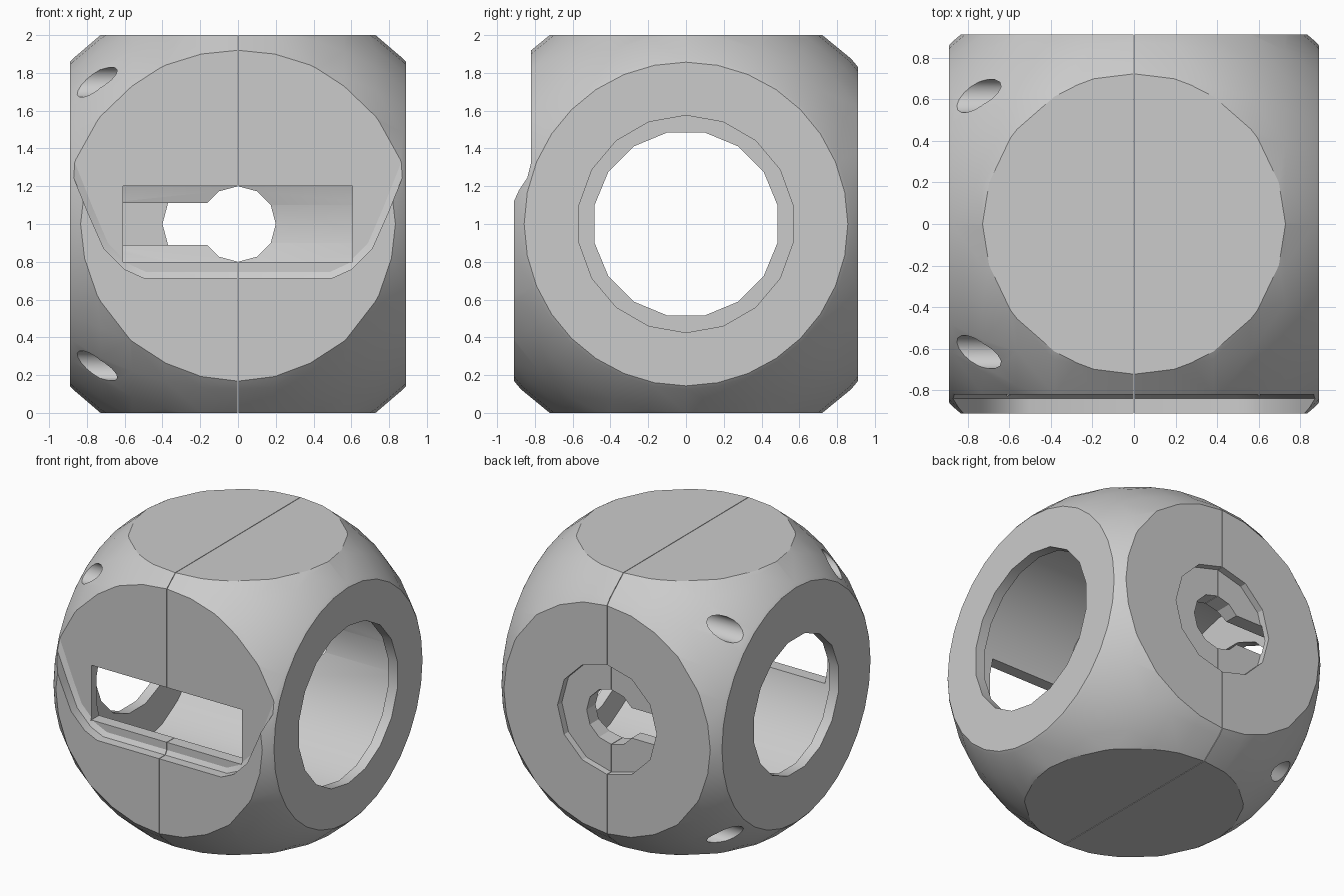
import bpy, bmesh, math
from mathutils import Matrix, Vector

if "Cube" in bpy.data.objects:
    bpy.data.objects.remove(bpy.data.objects["Cube"])

MID = Vector((0, 0, 1))
R = 1.237

grey = bpy.data.materials.new("plain grey")
grey.use_nodes = True
grey.diffuse_color = (0.6, 0.6, 0.6, 1)
grey.node_tree.nodes["Principled BSDF"].inputs["Base Color"].default_value = (0.6, 0.6, 0.6, 1)


def add(name, bm):
    bmesh.ops.recalc_face_normals(bm, faces=bm.faces)
    mesh = bpy.data.meshes.new(name)
    bm.to_mesh(mesh)
    bm.free()
    ob = bpy.data.objects.new(name, mesh)
    bpy.context.collection.objects.link(ob)
    return ob


def box(name, lo, hi):
    bm = bmesh.new()
    bmesh.ops.create_cube(bm, size=1)
    lo, hi = Vector(lo), Vector(hi)
    for v in bm.verts:
        v.co = (lo + hi) / 2 + v.co * (hi - lo)
    return add(name, bm)


def cylinder(name, axis, radius, start, end, sides, y=0, z=1):
    """Cylinder along x or y between two positions on that axis."""
    bm = bmesh.new()
    turn = Matrix.Rotation(math.pi / 2, 4, "Y" if axis == "x" else "X")
    spin = Matrix.Rotation(math.pi / sides if axis == "x" else 0, 4, "Z")
    bmesh.ops.create_cone(bm, cap_ends=True, segments=sides, radius1=radius,
                          radius2=radius, depth=abs(end - start), matrix=turn @ spin)
    c = (start + end) / 2
    bmesh.ops.translate(bm, verts=bm.verts, vec=(c, y, z) if axis == "x" else (0, c, z))
    return add(name, bm)


def loft_y(name, sections):
    """Join outlines of equal length, each given as (y, [(x, z), ...])."""
    bm = bmesh.new()
    rings = [[bm.verts.new((x, y, z)) for x, z in pts] for y, pts in sections]
    n = len(rings[0])
    for a, b in zip(rings, rings[1:]):
        for i in range(n):
            j = (i + 1) % n
            bm.faces.new((a[i], a[j], b[j], b[i]))
    bm.faces.new(rings[0])
    bm.faces.new(rings[-1])
    return add(name, bm)


def u_outline(inset):
    side = [(0.5, 0.715), (0.6, 0.76), (0.71, 0.87), (0.79, 1.05), (0.88, 1.27), (1.26, 2.2)]
    right = [(x - inset * min(1, x), z + inset * (z < 2)) for x, z in side]
    return right + [(-x, z) for x, z in reversed(right)]


def cut(ob, tool, operation="DIFFERENCE"):
    mod = ob.modifiers.new(tool.name, "BOOLEAN")
    mod.operation, mod.solver, mod.object = operation, "EXACT", tool


def bake(ob):
    dg = bpy.context.evaluated_depsgraph_get()
    mesh = bpy.data.meshes.new_from_object(ob.evaluated_get(dg))
    ob.modifiers.clear()
    ob.data = mesh


def ball():
    bm = bmesh.new()
    turn = Matrix.Translation(MID) @ Matrix.Rotation(math.pi / 2, 4, "Y")
    bmesh.ops.create_uvsphere(bm, u_segments=32, v_segments=20, radius=R, matrix=turn)
    return add("ball", bm)


# Cutters shared by both halves: a wide drum cavity with a smaller opening at each end
tools = [
    cylinder("drum_cavity", "x", 0.765, -0.815, 0.815, 24),
    cylinder("left_opening", "x", 0.575, 0.5, 1.5, 18),
    cylinder("right_opening", "x", 0.495, -1.5, -0.5, 16),
    box("front_slot", (-0.61, -1.5, 0.8), (0.605, -0.5, 1.2)),
    loft_y("front_recess", [(-1.4, u_outline(0)), (-0.84, u_outline(0)), (-0.82, u_outline(0.03))]),
    cylinder("back_hole", "y", 0.2, 0.5, 1.4, 12),
    cylinder("back_counterbore", "y", 0.4, 0.86, 1.4, 12),
    box("keyhole_channel", (-0.7, 0.5, 0.89), (0, 0.87, 1.11)),
]
# Four blind screw holes entering from the right side
for sy in (-1, 1):
    for sz in (-1, 1):
        tools.append(cylinder("screw_hole", "x", 0.08, -1.5, 0.4, 16, y=0.615 * sy, z=1 + 0.75 * sz))

# Truncated ball split into two halves along the middle
GAP = 0.002
spans = {"left_half": (GAP, 0.89), "right_half": (-0.89, -GAP)}
for name, (x0, x1) in spans.items():
    half = ball()
    half.name = name
    block = box("block", (x0, -0.91, 0), (x1, 0.91, 2))
    cut(half, block, "INTERSECT")
    for tool in tools:
        cut(half, tool)
    bake(half)
    bpy.data.objects.remove(block)
    half.data.materials.clear()
    half.data.materials.append(grey)
    bpy.ops.object.select_all(action="DESELECT")
    half.select_set(True)
    bpy.context.view_layer.objects.active = half
    bpy.ops.object.shade_smooth_by_angle(angle=math.radians(26))

for tool in tools:
    bpy.data.objects.remove(tool)
